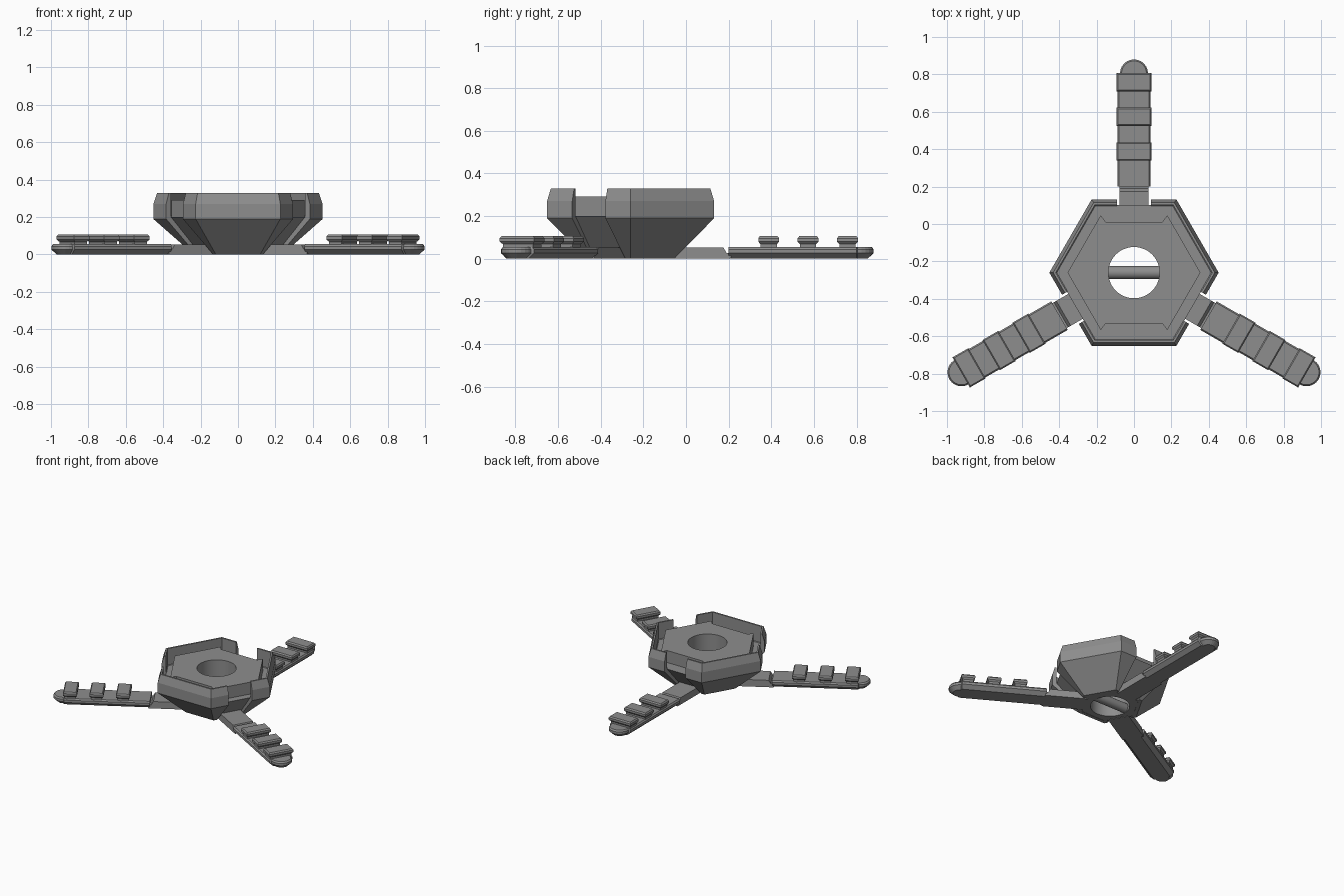
import bpy, bmesh, math
from mathutils import Matrix, Vector

if "Cube" in bpy.data.objects:
    bpy.data.objects.remove(bpy.data.objects["Cube"])

CENTRE = Vector((0, -0.26, 0))
grey = bpy.data.materials.new("mid_grey")
grey.diffuse_color = (0.27, 0.27, 0.27, 1)
grey.use_nodes = True
grey.node_tree.nodes["Principled BSDF"].inputs["Base Color"].default_value = grey.diffuse_color


def make(name, bm, angle=0.0, smooth=False):
    """Turn a bmesh into an object, spun about the hub centre."""
    bmesh.ops.recalc_face_normals(bm, faces=bm.faces)
    me = bpy.data.meshes.new(name)
    bm.to_mesh(me)
    bm.free()
    ob = bpy.data.objects.new(name, me)
    bpy.context.collection.objects.link(ob)
    me.materials.append(grey)
    me.transform(Matrix.Translation(CENTRE) @ Matrix.Rotation(angle, 4, 'Z'))
    if smooth:
        bpy.ops.object.select_all(action='DESELECT')
        ob.select_set(True)
        bpy.context.view_layer.objects.active = ob
        bpy.ops.object.shade_smooth_by_angle(angle=math.radians(25))
    return ob


def loft(bm, rings, caps=True, loop=False):
    """Skin a list of closed rings with equal point counts."""
    rows = [[bm.verts.new(p) for p in r] for r in rings]
    n = len(rows[0])
    pairs = list(zip(rows, rows[1:])) + ([(rows[-1], rows[0])] if loop else [])
    for a, b in pairs:
        for i in range(n):
            j = (i + 1) % n
            bm.faces.new((a[i], a[j], b[j], b[i]))
    if caps and not loop:
        bm.faces.new(rows[0])
        bm.faces.new(rows[-1])


def rect(hx, hy, z, y0=0.0):
    return [(-hx, y0 - hy, z), (hx, y0 - hy, z), (hx, y0 + hy, z), (-hx, y0 + hy, z)]


# Outer shell petals: one full hexagon side plus two half sides, open at the arm slots
SLOT = 0.09
SHELL = [(0.205, 0), (0.392, 0.19), (0.392, 0.27), (0.374, 0.33),
         (0.362, 0.33), (0.362, 0.205), (0.18, 0.0)]


def petal_station(k):
    ring = []
    for a, z in SHELL:
        side = 1 if k > 1 else -1
        if k in (1, 2):
            x, y = a, side * a / math.sqrt(3)
        else:
            c, s = 0.5, math.sin(math.pi / 3)
            x, y = a * c + SLOT * s, side * (a * s - SLOT * c)
        ring.append((x, y, z))
    return ring


for i, deg in enumerate((30, 150, 270)):
    bm = bmesh.new()
    loft(bm, [petal_station(k) for k in range(4)])
    make(f"shell_petal_{i + 1}", bm, math.radians(deg))

# Inner funnel: hexagonal outside, round bore
N, BORE = 48, 0.137


def hex_ring(a, z):
    pts = []
    for i in range(N):
        t = 2 * math.pi * i / N
        r = a / math.cos(t % (math.pi / 3) - math.pi / 6)
        pts.append((r * math.cos(t), r * math.sin(t), z))
    return pts


def circle(r, z):
    return [(r * math.cos(2 * math.pi * i / N), r * math.sin(2 * math.pi * i / N), z)
            for i in range(N)]


bm = bmesh.new()
loft(bm, [hex_ring(0.18, 0.002), hex_ring(0.361, 0.2), circle(BORE, 0.2),
          circle(BORE, 0.002)], loop=True)
make("inner_funnel", bm, smooth=True)

# Raised hub plate: hexagon with recessed front and back sides and a round bore
quarter = [(0.355, 0), (0.178, 0.307), (0.152, 0.272)]
half = quarter + [(-x, y) for x, y in reversed(quarter)]
outline = half + [(-x, -y) for x, y in half[1:-1]]
cu = bpy.data.curves.new("hub_plate", 'CURVE')
cu.dimensions, cu.fill_mode, cu.extrude = '2D', 'BOTH', 0.048
for pts in (outline, [p[:2] for p in circle(BORE, 0)]):
    sp = cu.splines.new('POLY')
    sp.points.add(len(pts) - 1)
    for p, q in zip(sp.points, pts):
        p.co = (q[0], q[1], 0, 1)
    sp.use_cyclic_u = True
tmp = bpy.data.objects.new("hub_plate_outline", cu)
bpy.context.collection.objects.link(tmp)
bpy.context.view_layer.update()
bm = bmesh.new()
bm.from_mesh(tmp.evaluated_get(bpy.context.evaluated_depsgraph_get()).to_mesh())
bpy.data.objects.remove(tmp)
bmesh.ops.remove_doubles(bm, verts=bm.verts, dist=1e-5)
bmesh.ops.translate(bm, verts=bm.verts, vec=(0, 0, 0.244))
make("hub_plate", bm, smooth=True)

# Cross bar under the bore
bm = bmesh.new()
bmesh.ops.create_cone(bm, cap_ends=True, segments=24, radius1=0.035, radius2=0.035, depth=0.34,
                      matrix=Matrix.Translation((0, 0, 0.037)) @ Matrix.Rotation(math.pi / 2, 4, 'Y'))
make("cross_bar", bm, smooth=True)


# Arms, built along +y from the hub centre
def arm_ring(inset, z):
    w, r = 0.088 - inset, 0.075 - inset
    pts = [(-w, 0.46, z), (w, 0.46, z), (w, 1.06, z)]
    for i in range(13):
        t = math.pi * i / 12
        pts.append((r * math.cos(t), 1.065 + r * math.sin(t), z))
    return pts + [(-w, 1.06, z)]


for i, deg in enumerate((0, 120, 240)):
    ang = math.radians(deg)
    # Arm beam with rounded tip and chamfered underside
    bm = bmesh.new()
    loft(bm, [arm_ring(0.028, 0), arm_ring(0, 0.026), arm_ring(0, 0.044), arm_ring(0.008, 0.055)])
    make(f"arm_{i + 1}", bm, ang)
    # Hinge tab joining the arm to the hub
    bm = bmesh.new()
    side = [(0.17, 0), (0.47, 0), (0.47, 0.028), (0.45, 0.028), (0.435, 0.053), (0.17, 0.053)]
    loft(bm, [[(x, y, z) for y, z in side] for x in (-0.077, 0.077)])
    make(f"hinge_tab_{i + 1}", bm, ang)
    # Rail pads with an undercut neck
    for j, y in enumerate((0.648, 0.833, 1.018)):
        bm = bmesh.new()
        loft(bm, [rect(hx, hy, z, y) for hx, hy, z in (
            (0.082, 0.038, 0.05), (0.082, 0.038, 0.068), (0.093, 0.049, 0.08),
            (0.093, 0.049, 0.096), (0.086, 0.042, 0.106))])
        make(f"rail_pad_{i + 1}_{j + 1}", bm, ang)
